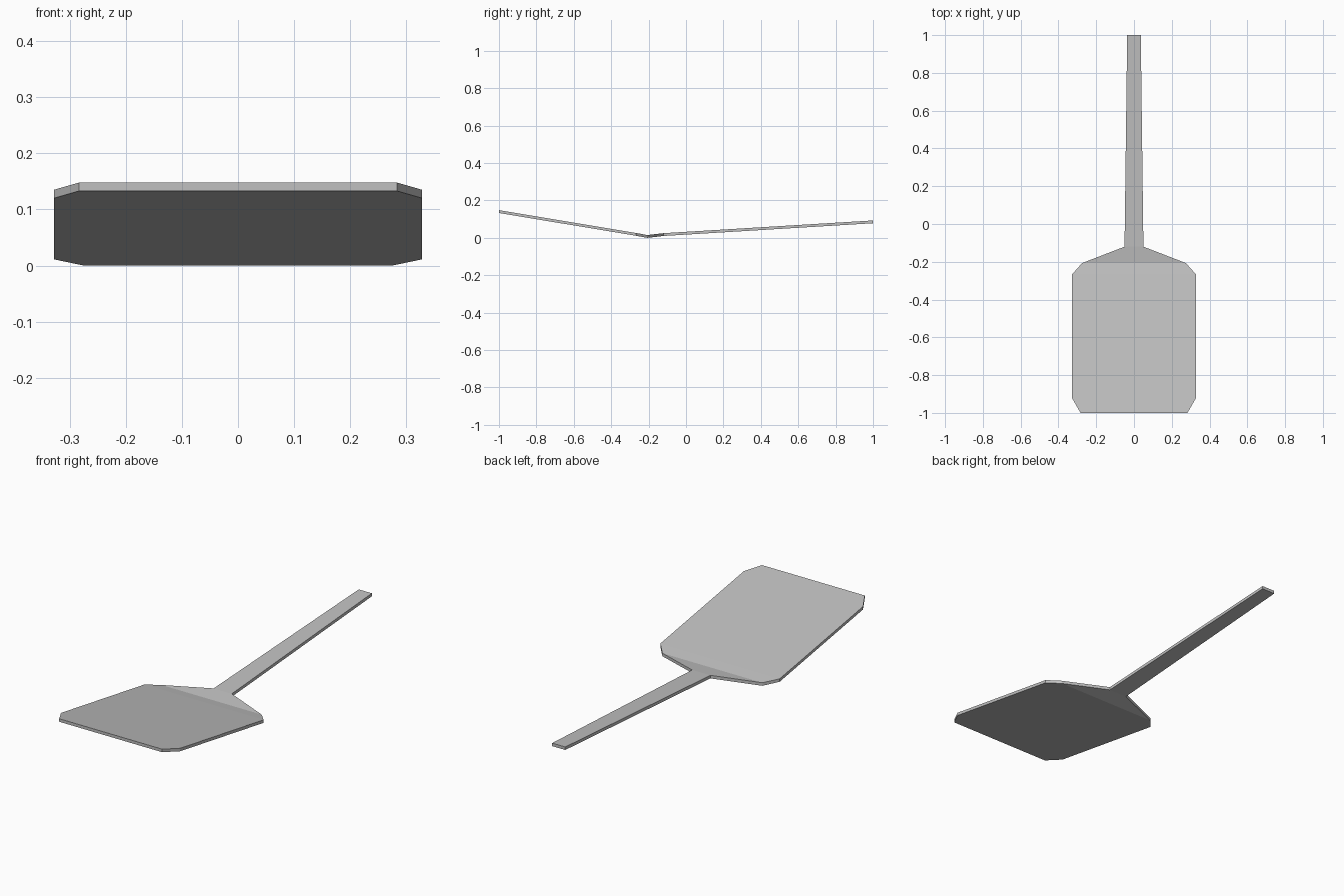
import bpy, bmesh
from mathutils import Vector

cube = bpy.data.objects.get("Cube")
if cube:
    bpy.data.objects.remove(cube, do_unlink=True)

THICKNESS = 0.015

# Plain grey metal
metal = bpy.data.materials.new("grey metal")
metal.use_nodes = True
grey = (0.53, 0.53, 0.53, 1)
metal.diffuse_color = grey
metal.node_tree.nodes["Principled BSDF"].inputs["Base Color"].default_value = grey

# Cross rows from blade tip to handle end: half width, y, underside height
rows = [
    (0.283, -1.0, 0.133),
    (0.328, -0.922, 0.12),
    (0.328, -0.267, 0.011),
    (0.275, -0.207, 0.0),
    (0.05, -0.12, 0.01),
    (0.036, 1.0, 0.078),
]

# Bent sheet: one strip of faces, extruded straight up to its thickness
bm = bmesh.new()
pairs = [[bm.verts.new((side * w, y, z)) for side in (-1, 1)] for w, y, z in rows]
for (a, b), (c, d) in zip(pairs, pairs[1:]):
    bm.faces.new((a, b, d, c))
sheet = bm.faces[:]
top = bmesh.ops.extrude_face_region(bm, geom=sheet, use_keep_orig=True)["geom"]
bmesh.ops.translate(bm, vec=Vector((0, 0, THICKNESS)),
                    verts=[g for g in top if isinstance(g, bmesh.types.BMVert)])
bmesh.ops.recalc_face_normals(bm, faces=bm.faces[:])

mesh = bpy.data.meshes.new("spatula")
bm.to_mesh(mesh)
bm.free()
mesh.materials.append(metal)
spatula = bpy.data.objects.new("spatula_blade_and_handle", mesh)
bpy.context.collection.objects.link(spatula)
